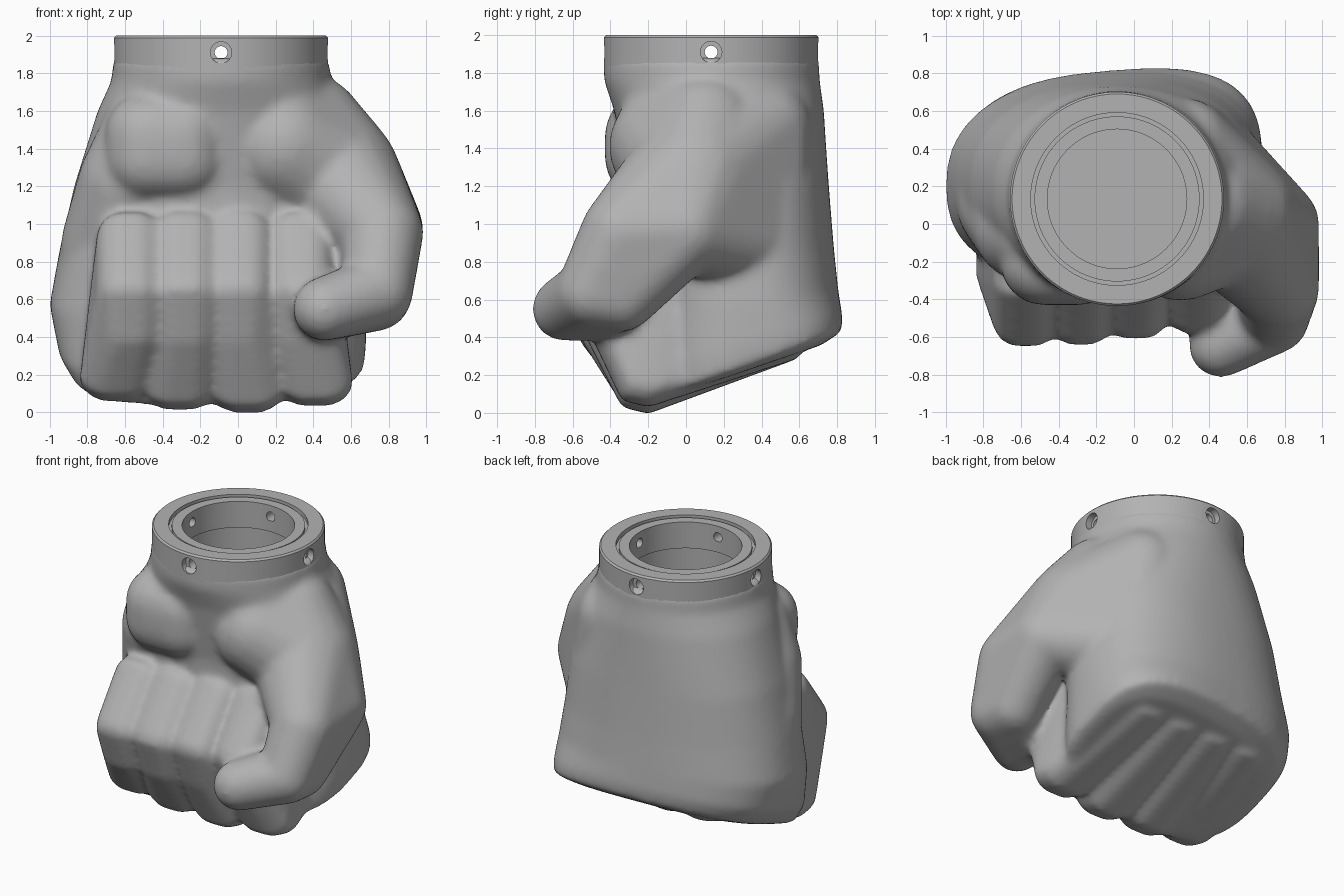
import bpy
import bmesh
from math import sin, cos, pi, radians
from mathutils import Vector

cube = bpy.data.objects.get("Cube")
if cube:
    bpy.data.objects.remove(cube, do_unlink=True)

grey = bpy.data.materials.new("plain_grey")
grey.use_nodes = True
colour = (0.45, 0.45, 0.45, 1)
grey.diffuse_color = colour
grey.node_tree.nodes["Principled BSDF"].inputs["Base Color"].default_value = colour

AXIS = Vector((-0.09, 0.133, 0))   # centre line of the wrist collar


def make_object(name, bm):
    bmesh.ops.recalc_face_normals(bm, faces=bm.faces)
    mesh = bpy.data.meshes.new(name)
    bm.to_mesh(mesh)
    bm.free()
    mesh.materials.append(grey)
    obj = bpy.data.objects.new(name, mesh)
    bpy.context.scene.collection.objects.link(obj)
    return obj


def loft(bm, rings, wrap=False):
    """Skin a list of equal point rings, capped or closed on itself."""
    loops = [[bm.verts.new(p) for p in ring] for ring in rings]
    n = len(loops[0])
    pairs = list(zip(loops, loops[1:]))
    if wrap:
        pairs.append((loops[-1], loops[0]))
    else:
        bm.faces.new(loops[0])
        bm.faces.new(loops[-1])
    for a, b in pairs:
        for i in range(n):
            j = (i + 1) % n
            bm.faces.new((a[i], a[j], b[j], b[i]))


def hull(bm, points):
    """Add the convex hull of some points."""
    verts = [bm.verts.new(p) for p in points]
    bmesh.ops.convex_hull(bm, input=verts)
    loose = [v for v in bm.verts if not v.link_faces]
    bmesh.ops.delete(bm, geom=loose, context='VERTS')


def circle(r, z, n=96):
    return [AXIS + Vector((r * cos(2 * pi * i / n), r * sin(2 * pi * i / n), z))
            for i in range(n)]


def oval(z, tilt, x0, x1, y0, y1, power, n=64):
    """Rounded section, tilted up at the back and skewed more lower down."""
    pts = []
    skew = 0.05 * max(0, 1.76 - z)
    for i in range(n):
        c, s = cos(2 * pi * i / n), sin(2 * pi * i / n)
        u = abs(c) ** (2 / power) * (1 if c > 0 else -1)
        v = abs(s) ** (2 / power) * (1 if s > 0 else -1)
        dy = v * (y1 - y0) / 2 + skew * u
        pts.append(((x0 + x1) / 2 + u * (x1 - x0) / 2, (y0 + y1) / 2 + dy, z + tilt * dy))
    return pts


tmp = bmesh.new()
bmesh.ops.create_icosphere(tmp, subdivisions=3, radius=1)
BALL = [v.co.copy() for v in tmp.verts]
tmp.free()


def balls(bm, specs):
    """Hull around a few spheres given as x, y, z, radius."""
    hull(bm, [Vector(s[:3]) + b * s[3] for s in specs for b in BALL])


def apply_modifiers(obj, angle):
    deps = bpy.context.evaluated_depsgraph_get()
    mesh = bpy.data.meshes.new_from_object(obj.evaluated_get(deps))
    obj.modifiers.clear()
    obj.data = mesh
    mesh.materials.clear()
    mesh.materials.append(grey)
    mesh.polygons.foreach_set("material_index", [0] * len(mesh.polygons))
    mesh.shade_smooth()
    mesh.set_sharp_from_angle(angle=radians(angle))


def cut(obj, cutter):
    mod = obj.modifiers.new("cut", 'BOOLEAN')
    mod.operation = 'DIFFERENCE'
    mod.solver = 'EXACT'
    mod.object = cutter
    cutter.hide_render = True
    cutter.hide_viewport = True


# Palm and back of the hand
hand = bmesh.new()
loft(hand, [oval(*s) for s in (
    (1.88, 0, -0.66, 0.48, -0.437, 0.703, 2),
    (1.76, 0, -0.672, 0.495, -0.435, 0.708, 2),
    (1.6, 0, -0.745, 0.57, -0.38, 0.73, 2.1),
    (1.2, 0, -0.87, 0.63, -0.31, 0.755, 2.3),
    (0.85, 0.03, -0.95, 0.66, -0.30, 0.78, 2.3),
    (0.58, 0.12, -1.0, 0.68, -0.28, 0.80, 2.4),
    (0.35, 0.3, -0.95, 0.68, -0.27, 0.815, 2.7),
    (0.235, 0.36, -0.87, 0.67, -0.25, 0.81, 2.8),
    (0.2, 0.34, -0.78, 0.6, -0.20, 0.70, 2.8))])

# Outer edge of the hand, running down to the little finger
balls(hand, [(-0.5, -0.08, 1.48, 0.23), (-0.57, -0.03, 1.22, 0.28),
             (-0.66, 0.1, 0.9, 0.28), (-0.7, 0.2, 0.62, 0.28)])

# Curled fingers: knuckle x, bottom x, front x, front shift, bottom lift
FINGERS = ((-0.5, -0.64, -0.575, 0.0, 0.06), (-0.22, -0.31, -0.28, 0.01, 0.015),
           (0.06, 0.05, 0.01, 0.04, 0.0), (0.34, 0.41, 0.335, 0.07, 0.035))
# Side outline: y, z, and which stretch of the finger it belongs to
OUTLINE = ((0.6, 0.29, 0), (-0.2, -0.005, 1), (-0.34, 0.03, 1), (-0.555, 0.37, 2),
           (-0.655, 0.65, 2), (-0.635, 0.71, 2), (-0.37, 1.06, 2), (-0.1, 1.06, 2), (0.4, 0.8, 0))
WIDTH = (0.14, 0.2, 0.17)
for knuckle, bottom, front, shift, lift in FINGERS:
    xs = (knuckle, bottom, front)
    points = []
    for y, z, part in OUTLINE:
        flat = Vector((y + (shift if part == 2 else 0), z + (lift if z < 0.1 else 0)))
        inward = (Vector((-0.1, 0.5)) - flat).normalized()
        for share, inset in ((0.4, 0), (0.78, 0.035), (1.0, 0.1)):
            p = flat + inward * inset
            for side in (-1, 1):
                points.append((xs[part] + side * share * WIDTH[part], p.x, p.y))
    hull(hand, points)

# Outer palm pad
balls(hand, [(x, -0.2, z, 0.23) for x in (-0.48, -0.29) for z in (1.35, 1.47)])

# Thumb base, lower segment, bend and tip
ROOT = (0.5, 0.05, 1.25, 0.36)
MID = [(0.765, -0.34, 0.95, 0.22), (0.765, 0.0, 0.97, 0.22)]
BEND = [(0.74, -0.5, 0.64, 0.19), (0.73, -0.34, 0.62, 0.19)]
TIP = [(0.46, -0.645, 0.55, 0.17), (0.46, -0.5, 0.54, 0.16)]
balls(hand, [(0.2, -0.06, 1.5, 0.3), (0.245, -0.1, 1.41, 0.31), (0.37, 0.1, 1.5, 0.3), ROOT])
balls(hand, [ROOT] + MID)
balls(hand, MID + BEND)
balls(hand, BEND + TIP)

# Web joining the thumb to the back of the hand
balls(hand, [(0.26, 0.4, 1.5, 0.27), (0.34, 0.38, 0.9, 0.28), ROOT, MID[1]])

# Blend the parts into one skin and hollow the wrist
fist = make_object("fist", hand)
remesh = fist.modifiers.new("blend", 'REMESH')
remesh.mode = 'VOXEL'
remesh.voxel_size = 0.022
soften = fist.modifiers.new("soften", 'SMOOTH')
soften.factor = 0.5
soften.iterations = 14
bm = bmesh.new()
loft(bm, [circle(0.38, 1.4), circle(0.38, 1.81), circle(0.37, 1.81), circle(0.37, 2.1)])
cut(fist, make_object("bore_cutter", bm))
apply_modifiers(fist, 60)

# Wrist collar with a grooved rim
bm = bmesh.new()
loft(bm, [circle(r, z) for r, z in (
    (0.37, 1.8), (0.568, 1.8), (0.568, 1.988), (0.557, 2.0), (0.458, 2.0),
    (0.458, 1.97), (0.438, 1.97), (0.438, 1.99), (0.37, 1.99))], wrap=True)
collar = make_object("wrist_collar", bm)

# Four countersunk screw holes
bm = bmesh.new()
for k in range(4):
    out = Vector((cos(k * pi / 2), sin(k * pi / 2), 0))
    across = Vector((-out.y, out.x, 0))
    loft(bm, [[AXIS + out * d + across * r * cos(pi * i / 12)
               + Vector((0, 0, 1.91 + r * sin(pi * i / 12))) for i in range(24)]
              for d, r in ((0.3, 0.034), (0.52, 0.034), (0.52, 0.057), (0.7, 0.057))])
cut(collar, make_object("screw_hole_cutter", bm))
apply_modifiers(collar, 35)
